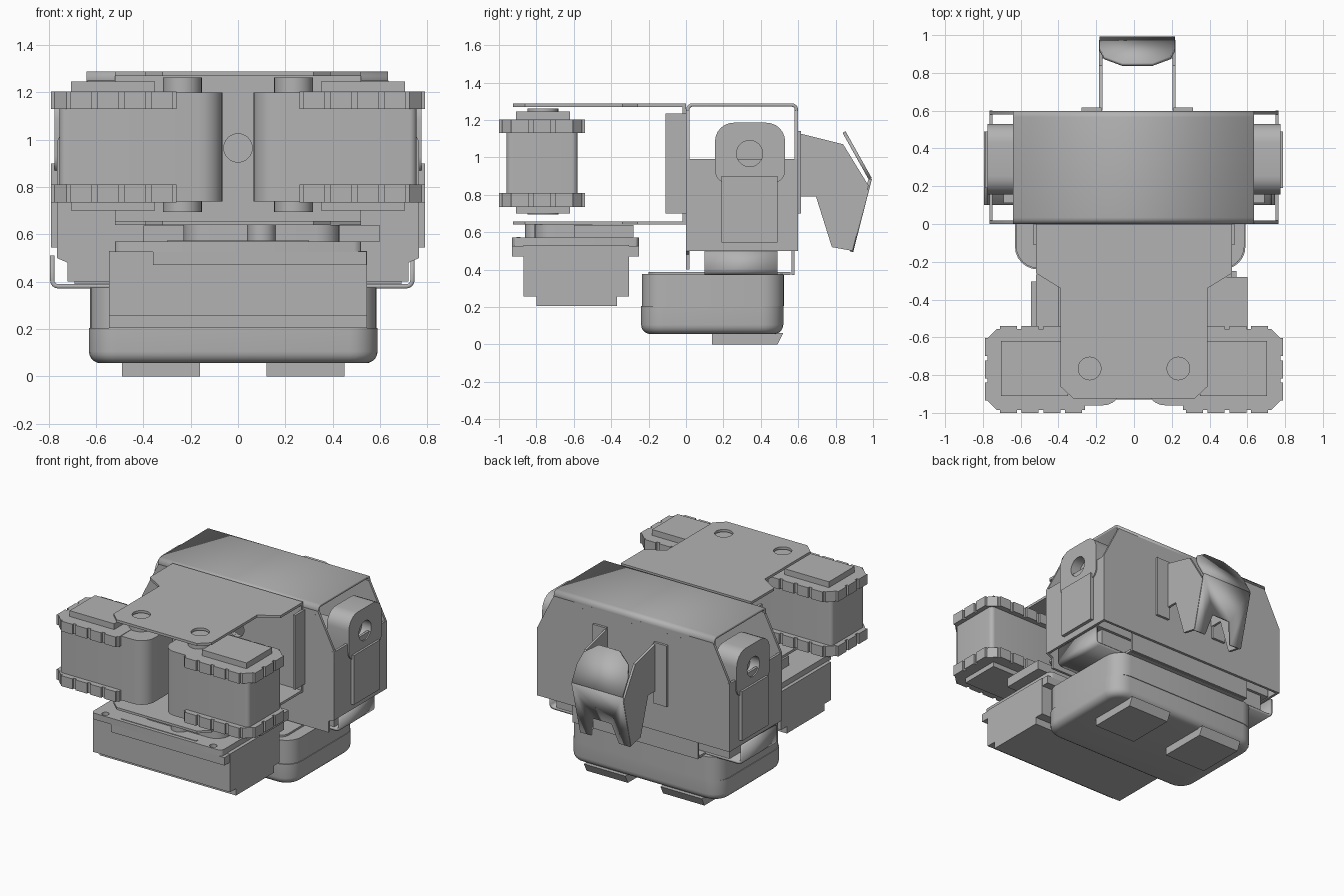
import bpy, bmesh, math
from mathutils import Vector

if "Cube" in bpy.data.objects:
    bpy.data.objects.remove(bpy.data.objects["Cube"], do_unlink=True)

grey = bpy.data.materials.new("plain_grey")
grey.use_nodes = True
GREY = (0.45, 0.45, 0.45, 1)
grey.diffuse_color = GREY
grey.node_tree.nodes["Principled BSDF"].inputs["Base Color"].default_value = GREY


def finish(name, bm):
    bmesh.ops.recalc_face_normals(bm, faces=bm.faces)
    me = bpy.data.meshes.new(name)
    bm.to_mesh(me)
    bm.free()
    me.materials.append(grey)
    ob = bpy.data.objects.new(name, me)
    bpy.context.collection.objects.link(ob)
    return ob


def place(axis, p, h):
    """Put a 2D point at height h along the given axis."""
    a, b = p
    return Vector({"x": (h, a, b), "y": (a, h, b), "z": (a, b, h)}[axis])


def prism(name, pts, axis, lo, hi):
    bm = bmesh.new()
    face = bm.faces.new([bm.verts.new(place(axis, p, lo)) for p in pts])
    ext = bmesh.ops.extrude_face_region(bm, geom=[face])["geom"]
    bmesh.ops.translate(bm, vec=place(axis, (0, 0), hi - lo),
                        verts=[g for g in ext if isinstance(g, bmesh.types.BMVert)])
    return finish(name, bm)


def box(name, x, y, z):
    x = sorted(x)
    return prism(name, [(x[0], y[0]), (x[1], y[0]), (x[1], y[1]), (x[0], y[1])], "z", *z)


def round_pts(a, b, radii, n=6):
    """Rectangle outline with a radius per corner, from low-low counterclockwise."""
    pts = []
    corners = [(a[0], b[0], 1, 1), (a[1], b[0], -1, 1), (a[1], b[1], -1, -1), (a[0], b[1], 1, -1)]
    for i, (u, v, su, sv) in enumerate(corners):
        r = radii[i]
        for k in range(n + 1 if r else 1):
            t = math.pi + math.pi / 2 * (i + k / n)
            pts.append((u + su * r + r * math.cos(t), v + sv * r + r * math.sin(t)) if r else (u, v))
    return pts


def disc(name, axis, c, r, lo, hi, n=32):
    pts = [(c[0] + r * math.cos(2 * math.pi * k / n), c[1] + r * math.sin(2 * math.pi * k / n))
           for k in range(n)]
    return prism(name, pts, axis, lo, hi)


def cut(ob, cutter):
    m = ob.modifiers.new("cut", "BOOLEAN")
    m.operation, m.object, m.solver = "DIFFERENCE", cutter, "EXACT"
    bpy.context.view_layer.objects.active = ob
    bpy.ops.object.modifier_apply(modifier=m.name)
    bpy.data.objects.remove(cutter, do_unlink=True)


def sheet(name, path, axis, lo, hi, t=0.018, r=0.025):
    """Bent sheet metal following a 2D path."""
    bm = bmesh.new()
    rows = [[bm.verts.new(place(axis, p, h)) for h in (lo, hi)] for p in path]
    for p, q in zip(rows, rows[1:]):
        bm.faces.new((p[0], p[1], q[1], q[0]))
    ob = finish(name, bm)
    bev = ob.modifiers.new("bend", "BEVEL")
    bev.width, bev.segments = r, 4
    sol = ob.modifiers.new("gauge", "SOLIDIFY")
    sol.thickness, sol.offset = t, 0
    return ob


def bevel(ob, w, seg=1, angle=30):
    m = ob.modifiers.new("bevel", "BEVEL")
    m.width, m.segments, m.angle_limit = w, seg, math.radians(angle)


def both(pts):
    return pts + [(-x, y) for x, y in reversed(pts)]


# Foot: rounded tub, lid and two pads
r4 = (0.12,) * 4
tub = prism("foot_tub", round_pts((-0.63, 0.59), (-0.24, 0.52), r4), "z", 0.055, 0.205)
bm = bmesh.new()
bm.from_mesh(tub.data)
low = [e for e in bm.edges if all(v.co.z < 0.06 for v in e.verts)]
bmesh.ops.bevel(bm, geom=low, offset=0.05, segments=5, profile=0.5, affect="EDGES")
bm.to_mesh(tub.data)
bm.free()
prism("foot_upper", round_pts((-0.625, 0.585), (-0.235, 0.525), r4), "z", 0.205, 0.375)
prism("foot_lid", round_pts((-0.5, 0.5), (-0.2, 0.56), (0.06, 0.06, 0, 0)), "z", 0.37, 0.388)
for x in ((-0.49, -0.16), (0.12, 0.45)):
    prism("foot_pad", [(0.14, 0.0), (0.49, 0.0), (0.52, 0.06), (0.14, 0.06)], "x", *x)
box("foot_back_tab", (-0.5, 0.5), (0.565, 0.58), (0.37, 0.62))

# Waist cradle and the motors above it
sheet("waist_cradle", [(-0.785, 0.51), (-0.785, 0.38), (0.737, 0.38), (0.737, 0.5)], "y", 0.1, 0.49)
box("waist_block", (-0.69, 0.69), (0.11, 0.49), (0.39, 0.56))
for s in (-1, 1):
    box("hip_motor", (s * 0.2, s * 0.74), (0.17, 0.51), (0.5, 0.95))
    horn = prism("hip_horn", round_pts((0.155, 0.53), (0.86, 1.185), (0.07, 0.07, 0.1, 0.1)), "x",
                 *sorted((s * 0.6, s * 0.775)))
    cut(horn, disc("horn_cutter", "x", (0.34, 1.02), 0.07, *sorted((s * 0.7, s * 0.9))))
    box("hip_motor_face", (s * 0.74, s * 0.79), (0.19, 0.49), (0.545, 0.9))
    box("hood_flange", (s * 0.748, s * 0.766), (0.0, 0.6), (0.5, 0.99))

# Hood: folded top with flared front and back plates
sheet("hood_top", [(0.01, 1.22), (0.01, 1.28), (0.59, 1.28), (0.59, 1.22)], "x", -0.64, 0.635)
flare = [(0.635, 1.25), (0.766, 0.99), (0.766, 0.5)]
front = prism("hood_front", both(flare + [(0.72, 0.48), (0.72, 0.4)]), "y", 0.001, 0.019)
cut(front, disc("front_cutter", "y", (0, 0.965), 0.06, -0.1, 0.1))
prism("hood_back", both(flare), "y", 0.581, 0.599)

# Head bracket: matching top and bottom plates on a back plate
outline = both([(0.52, 0.0), (0.52, -0.26), (0.39, -0.34), (0.39, -0.86), (0.32, -0.925)])
for name, z in (("head_top_plate", (1.27, 1.288)), ("head_bottom_plate", (0.64, 0.657))):
    plate = prism(name, outline, "z", *z)
    if z[0] > 1:
        for s in (-1, 1):
            cut(plate, disc("hole_cutter", "z", (s * 0.235, -0.765), 0.06, 1.1, 1.4))
back = box("head_back_plate", (-0.52, 0.52), (-0.018, 0.0), (0.645, 1.285))
cut(back, disc("back_cutter", "y", (0, 0.965), 0.06, -0.1, 0.1))
for s in (-1, 1):
    box("head_side_flange", (s * 0.515, s * 0.533), (-0.11, 0.0), (0.7, 1.235))

# Paired front pods with toothed rims
for s in (-1, 1):
    pod = round_pts((0.065, 0.755), (-0.96, -0.58), (0.1, 0.03, 0.03, 0.1))
    prism("pod_body", [(s * x, y) for x, y in pod], "z", 0.738, 1.2)
    for z in ((0.735, 0.81), (1.13, 1.203)):
        rim = [(0.26, -0.985), (0.725, -0.985), (0.775, -0.935),
               (0.775, -0.605), (0.725, -0.555), (0.26, -0.555)]
        prism("pod_rim", [(s * x, y) for x, y in rim], "z", *z)
        for k in range(4):
            x = 0.275 + 0.115 * k
            for y in ((-1.0, -0.95), (-0.59, -0.54)):
                box("rim_tooth", (s * x, s * (x + 0.09)), y, z)
        for k in range(3):
            y = -0.935 + 0.118 * k
            box("rim_side_tooth", (s * 0.74, s * 0.79), (y, y + 0.095), z)
    for z in ((0.7, 0.736), (1.2, 1.245)):
        box("pod_cap", (s * 0.35, s * 0.705), (-0.91, -0.62), z)
    disc("pod_pivot", "z", (s * 0.235, -0.765), 0.082, 0.695, 0.74)
    disc("pod_top_pivot", "z", (s * 0.235, -0.765), 0.082, 1.2, 1.262)

# Lower front box with its rim, lip and turning block
box("chin_box", (-0.545, 0.545), (-0.87, -0.305), (0.255, 0.53))
box("chin_floor", (-0.545, 0.545), (-0.8, -0.37), (0.205, 0.26))
rim = prism("chin_rim", round_pts((-0.52, 0.52), (-0.93, -0.25), (0.03,) * 4, 3), "z", 0.525, 0.57)
for x in (-0.43, 0.43):
    cut(rim, disc("screw_cutter", "z", (x, -0.895), 0.025, 0.5, 0.65, 16))
box("chin_slot_cap", (-0.3, 0.3), (-0.905, -0.885), (0.568, 0.574))
for y in ((-0.93, -0.865), (-0.31, -0.25)):
    box("chin_lip", (-0.36, 0.543), y, (0.47, 0.527))
box("neck_slab", (-0.4, 0.6), (-0.6, -0.28), (0.57, 0.637))
prism("neck_block", round_pts((-0.23, 0.43), (-0.81, -0.5), (0.1, 0.1, 0, 0)), "z", 0.568, 0.64)
disc("neck_pivot", "z", (0.1, -0.8), 0.06, 0.568, 0.64)

# Rear hook: mounting tabs, cheeks, shield and notched blade
cheek = [(0.6, 1.13), (0.84, 1.07), (0.975, 0.85), (0.89, 0.5), (0.78, 0.52), (0.695, 0.79), (0.6, 0.79)]
MID = 0.018
for s in (-1, 1):
    prism("hook_cheek", cheek, "x", *sorted((MID + s * 0.186, MID + s * 0.203)))
    box("hook_tab", (MID + s * 0.19, MID + s * 0.295), (0.598, 0.616), (0.7, 1.14))


def panel(name, half, a, b):
    """Flat plate whose second coordinate runs from a to b in the side plane."""
    a, b = Vector(a), Vector(b)
    bm = bmesh.new()
    pts = [(x, a.lerp(b, t)) for x, t in both(half)]
    bm.faces.new([bm.verts.new((MID + x, p.x, p.y)) for x, p in pts])
    ob = finish(name, bm)
    m = ob.modifiers.new("gauge", "SOLIDIFY")
    m.thickness, m.offset = 0.018, 0
    return ob


panel("hook_shield", [(0.2, 0), (0.2, 0.45), (0.175, 0.75), (0.08, 1)], (0.985, 0.885), (0.845, 1.135))
panel("hook_blade", [(0.2, 0), (0.2, 1), (0.11, 1), (0.075, 0.62)], (0.985, 0.885), (0.885, 0.495))

# Smooth the rounded parts while keeping edges sharp
for ob in bpy.context.collection.objects:
    if ob.type == "MESH" and ob.data.materials and ob.data.materials[0] == grey:
        bpy.ops.object.select_all(action="DESELECT")
        ob.select_set(True)
        bpy.context.view_layer.objects.active = ob
        bpy.ops.object.shade_smooth_by_angle(angle=math.radians(30))
